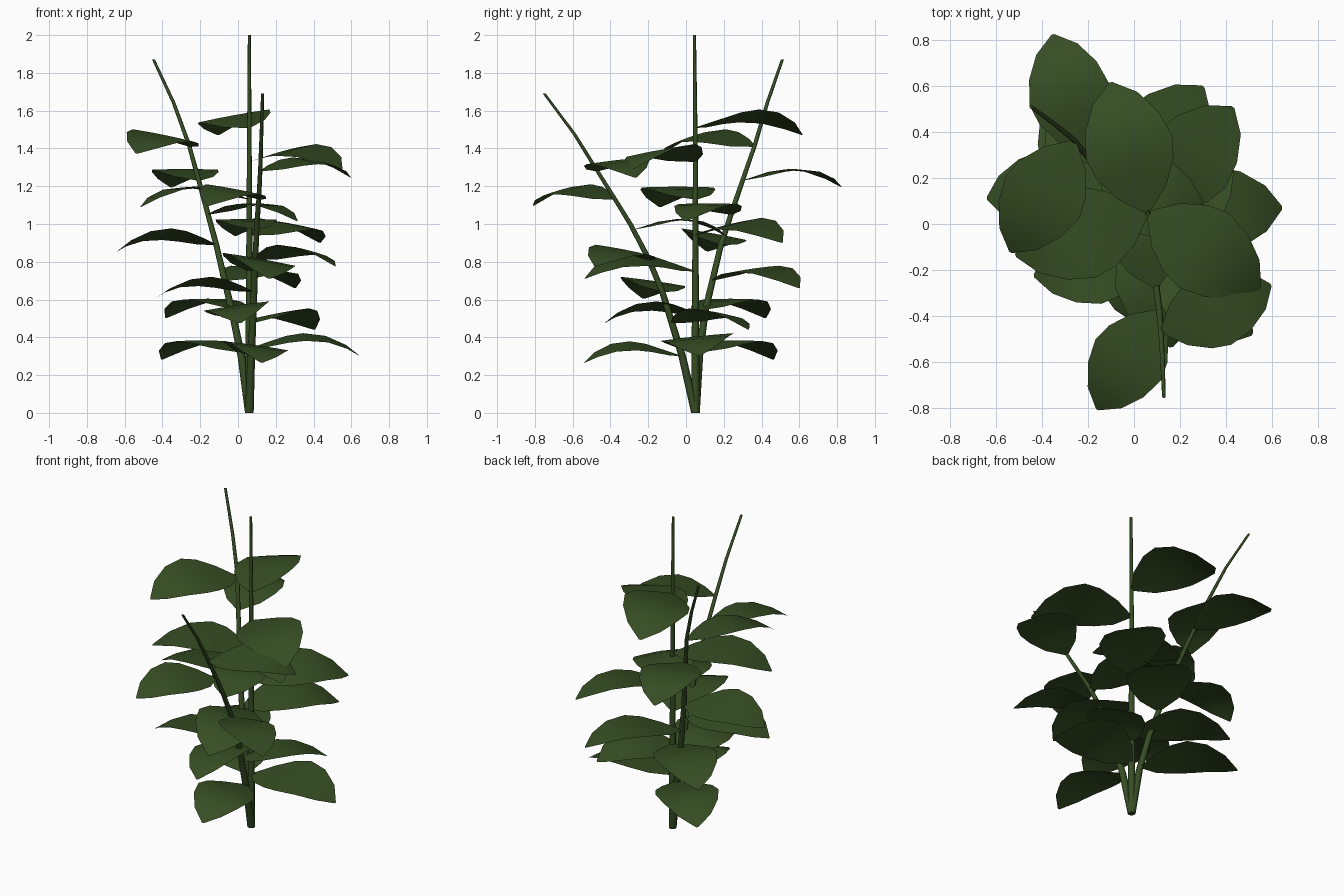
import bpy, bmesh, math
from mathutils import Vector

if "Cube" in bpy.data.objects:
    bpy.data.objects.remove(bpy.data.objects["Cube"])

green = bpy.data.materials.new("leaf_green")
green.diffuse_color = (0.037, 0.075, 0.017, 1)
green.use_nodes = True
green.node_tree.nodes["Principled BSDF"].inputs["Base Color"].default_value = green.diffuse_color


def finish(name, bm):
    mesh = bpy.data.meshes.new(name)
    bm.to_mesh(mesh)
    bm.free()
    mesh.materials.append(green)
    obj = bpy.data.objects.new(name, mesh)
    bpy.context.collection.objects.link(obj)


def point_at(path, z):
    """Point on a stem path at height z."""
    for a, b in zip(path, path[1:]):
        if z <= b[2]:
            return Vector(a).lerp(Vector(b), (z - a[2]) / (b[2] - a[2]))
    return Vector(path[-1])


def stem(name, path, r0=0.023, r1=0.008, sides=8):
    """Tapered tube following the path."""
    bm = bmesh.new()
    rings = []
    top = path[-1][2]
    for x, y, z in path:
        r = r0 + (r1 - r0) * (z / top)
        rings.append([bm.verts.new((x + r * math.cos(2 * math.pi * i / sides),
                                    y + r * math.sin(2 * math.pi * i / sides), z))
                      for i in range(sides)])
    for a, b in zip(rings, rings[1:]):
        for i in range(sides):
            j = (i + 1) % sides
            bm.faces.new((a[i], a[j], b[j], b[i])).smooth = True
    bm.faces.new(rings[0][::-1])
    bm.faces.new(rings[-1])
    finish(name, bm)


# Leaf profile: distance along, half width, height (as fractions of length)
PROFILE = [(0.0, 0.015, 0.0), (0.16, 0.19, 0.04), (0.34, 0.295, 0.09), (0.5, 0.33, 0.112),
           (0.7, 0.28, 0.092), (0.88, 0.17, 0.02), (1.0, 0.012, -0.065)]


def leaf(name, base, azimuth, length, roll):
    """Arched single-surface blade, rolled about its midrib."""
    bm = bmesh.new()
    a = math.radians(azimuth)
    along = Vector((math.cos(a), math.sin(a), 0))
    side = Vector((-math.sin(a), math.cos(a), math.tan(math.radians(roll))))
    rows = []
    for t, w, h in PROFILE:
        rows.append([bm.verts.new(base + length * (along * t + side * w * s
                                                   + Vector((0, 0, h - 0.02 * w * s * s))))
                     for s in (-1, -0.5, 0, 0.5, 1)])
    for p, q in zip(rows, rows[1:]):
        for i in range(4):
            bm.faces.new((p[i], q[i], q[i + 1], p[i + 1])).smooth = True
    finish(name, bm)


# Each stem: path, then leaves as (height, azimuth, length, roll)
PLANT = {
    "middle": ([(0.06, 0.05, 0), (0.06, 0.05, 0.7), (0.06, 0.05, 1.4), (0.06, 0.045, 2)],
               [(1.51, 106, 0.59, -10), (1.33, -34, 0.59, 9), (1.13, 198, 0.605, 0),
                (0.94, 51, 0.59, 9), (0.75, -80, 0.595, -10), (0.54, 140, 0.575, 0),
                (0.34, 2, 0.585, 6)]),
    "back": ([(0.06, 0.05, 0), (0.018, 0.07, 0.3), (-0.03, 0.1, 0.53), (-0.115, 0.185, 0.89),
              (-0.18, 0.265, 1.13), (-0.26, 0.365, 1.42), (-0.34, 0.43, 1.64), (-0.447, 0.51, 1.87)],
             [(1.41, 240, 0.56, -10), (1.23, 105.5, 0.545, 0), (1.05, -27, 0.53, 0),
              (0.89, 188, 0.53, 10), (0.70, 51, 0.59, 5), (0.51, -86, 0.53, 8),
              (0.32, 137, 0.57, 0)]),
    "front": ([(0.06, 0.05, 0), (0.07, -0.02, 0.3), (0.085, -0.125, 0.64), (0.092, -0.2, 0.82),
               (0.1, -0.295, 1.0), (0.11, -0.375, 1.13), (0.118, -0.475, 1.29),
               (0.124, -0.59, 1.475), (0.13, -0.75, 1.69)],
              [(1.28, 23, 0.52, 6), (1.13, 238, 0.51, -9), (0.97, 103, 0.5, 0),
               (0.81, -34, 0.51, -9), (0.64, 191, 0.53, 8), (0.475, 51, 0.52, -8),
               (0.30, -84, 0.52, -8)]),
}

for part, (path, leaves) in PLANT.items():
    stem(part + "_stem", path)
    for i, (z, azimuth, length, roll) in enumerate(leaves, 1):
        leaf(f"{part}_leaf_{i}", point_at(path, z), azimuth, length, roll)
